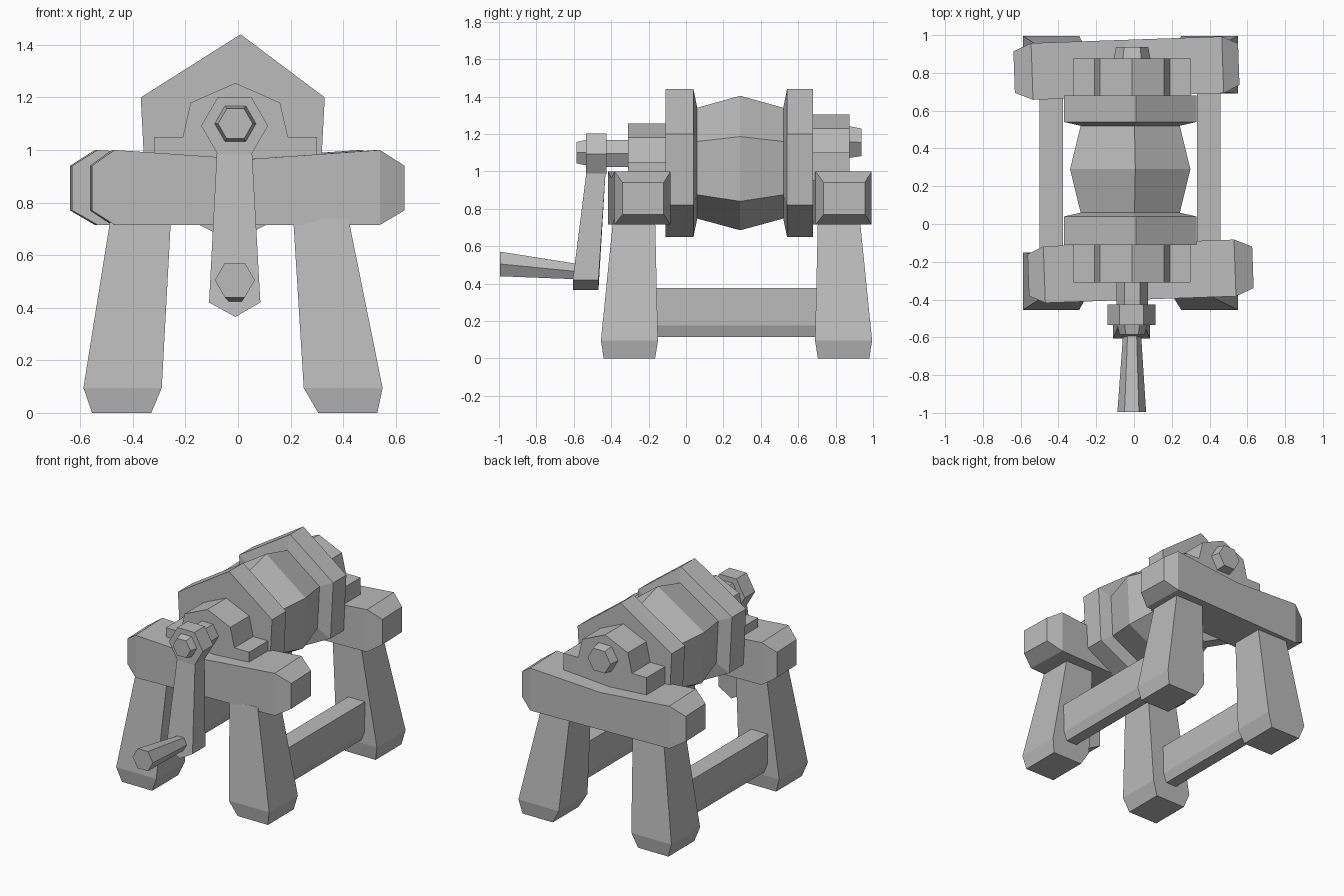
import bpy
import bmesh
import math
from mathutils import Matrix, Vector

cube = bpy.data.objects.get("Cube")
if cube:
    bpy.data.objects.remove(cube, do_unlink=True)

GREY = (0.5, 0.5, 0.5, 1)
grey = bpy.data.materials.new("plain_grey")
grey.use_nodes = True
grey.diffuse_color = GREY
grey.node_tree.nodes["Principled BSDF"].inputs["Base Color"].default_value = GREY

MID_Y = 0.28  # the frame repeats front to back about this line


def loft(name, rings, matrix=None):
    """Skin a row of matching cross-sections and cap both ends."""
    bm = bmesh.new()
    loops = [[bm.verts.new(p) for p in ring] for ring in rings]
    for a, b in zip(loops, loops[1:]):
        for i in range(len(a)):
            j = (i + 1) % len(a)
            bm.faces.new((a[i], a[j], b[j], b[i]))
    bm.faces.new(loops[0])
    bm.faces.new(loops[-1])
    if matrix:
        bm.transform(matrix)
    bmesh.ops.recalc_face_normals(bm, faces=bm.faces)
    mesh = bpy.data.meshes.new(name)
    bm.to_mesh(mesh)
    bm.free()
    mesh.materials.append(grey)
    obj = bpy.data.objects.new(name, mesh)
    bpy.context.collection.objects.link(obj)
    return obj


def rect(x0, x1, y0, y1, z):
    return [(x0, y0, z), (x1, y0, z), (x1, y1, z), (x0, y1, z)]


def section(profile, y):
    return [(x, y, z) for x, z in profile]


def hexagon(cx, y, cz, r, turn=0):
    angles = [math.radians(60 * i + turn) for i in range(6)]
    return [(cx + r * math.cos(a), y, cz + r * math.sin(a)) for a in angles]


# Drum with its two flanges, one six-sided section scaled along the axle
DRUM_X, DRUM_Z = -0.02, 1.04
drum_shape = [(0.03, 0.4), (0.35, 0.16), (0.33, -0.22),
              (0, -0.39), (-0.33, -0.22), (-0.35, 0.16)]
stations = [(-0.11, 1), (0.04, 1), (0.06, 0.75), (0.29, 0.91),
            (0.52, 0.75), (0.54, 1), (0.68, 1)]
loft("drum", [[(DRUM_X + x * s, y, DRUM_Z + z * s) for x, z in drum_shape]
              for y, s in stations])

# Bearing blocks with side feet; the rear one sits a little higher
half_block = [(0.31, -0.15), (0.31, 0), (0.2, 0), (0.17, 0.13)]
block_shape = ([(x - 0.01, z) for x, z in half_block] + [(-0.01, 0.205)]
               + [(-x - 0.01, z) for x, z in reversed(half_block)])
for name, y0, y1, base in (("front_bearing", -0.31, -0.11, 1.05),
                           ("rear_bearing", 0.68, 0.875, 1.1)):
    shape = [(x, base + z) for x, z in block_shape]
    loft(name, [section(shape, y0), section(shape, y1)])


# Cross beams: chamfered ends, slightly sagging top, slightly skewed
def beam_section(x, half_y, z0, z1):
    return [(x, -half_y, z0), (x, half_y, z0), (x, half_y, z1), (x, -half_y, z1)]


beam_rings = [beam_section(-0.595, 0.11, 0.77, 0.94),
              beam_section(-0.51, 0.15, 0.715, 1.0),
              beam_section(0, 0.15, 0.715, 0.965),
              beam_section(0.5, 0.15, 0.715, 1.0),
              beam_section(0.595, 0.11, 0.77, 0.94)]
for name, x, y, turn in (("front_beam", 0.035, -0.25, 2),
                         ("rear_beam", -0.04, 0.825, 182)):
    place = Matrix.Translation((x, y, 0)) @ Matrix.Rotation(math.radians(turn), 4, "Z")
    loft(name, beam_rings, place)

# Splayed legs with tapered feet, and a side rail between each pair
for side, foot, ankle, top, rail_x in (
        ("right", (-0.555, -0.33), (-0.588, -0.29), (-0.485, -0.255), -0.437),
        ("left", (0.305, 0.53), (0.25, 0.55), (0.21, 0.42), 0.395)):
    rings = [rect(*foot, -0.44, -0.165, 0),
             rect(*ankle, -0.455, -0.15, 0.095),
             rect(*top, -0.39, -0.165, 0.74)]
    loft("front_leg_" + side, rings)
    loft("rear_leg_" + side,
         [[(x, 2 * MID_Y - 0.02 - y, z) for x, y, z in r] for r in rings])
    rail = [(rail_x + x, z) for x, z in (
        (-0.062, 0.375), (0.062, 0.375), (0.062, 0.175),
        (0.04, 0.115), (-0.04, 0.115), (-0.062, 0.175))]
    loft("rail_" + side, [section(rail, -0.2), section(rail, 0.76)])

# Axle ends and bolt heads
AXLE_X, AXLE_Z = -0.01, 1.095
loft("axle", [hexagon(AXLE_X, y, AXLE_Z, 0.083) for y in (-0.44, -0.3)])
loft("crank_bolt", [hexagon(AXLE_X, -0.53, AXLE_Z + 0.005, 0.08),
                    hexagon(AXLE_X, -0.585, AXLE_Z + 0.005, 0.066)])
loft("rear_bolt", [hexagon(AXLE_X, 0.86, 1.157, 0.1),
                   hexagon(AXLE_X, 0.938, 1.155, 0.085)])

# Crank: six-sided hub, arm leaning forward, pointed lower end
loft("crank_hub", [hexagon(-0.013, y, 1.092, 0.127) for y in (-0.535, -0.425)])


def arm_face(y_top, y_low):
    return [(-0.08, y_top, 1.0), (0.053, y_top, 1.0), (0.085, y_low, 0.42),
            (-0.01, y_low, 0.365), (-0.11, y_low, 0.42)]


loft("crank_arm", [arm_face(-0.532, -0.605), arm_face(-0.43, -0.468)])

# Flared hand grip
grip_start, grip_end = Vector((-0.01, -0.56, 0.462)), Vector((-0.012, -0.995, 0.505))
loft("crank_grip", [hexagon(p.x, p.y, p.z, r)
                    for p, r in ((grip_start, 0.046), (grip_end, 0.076))])
